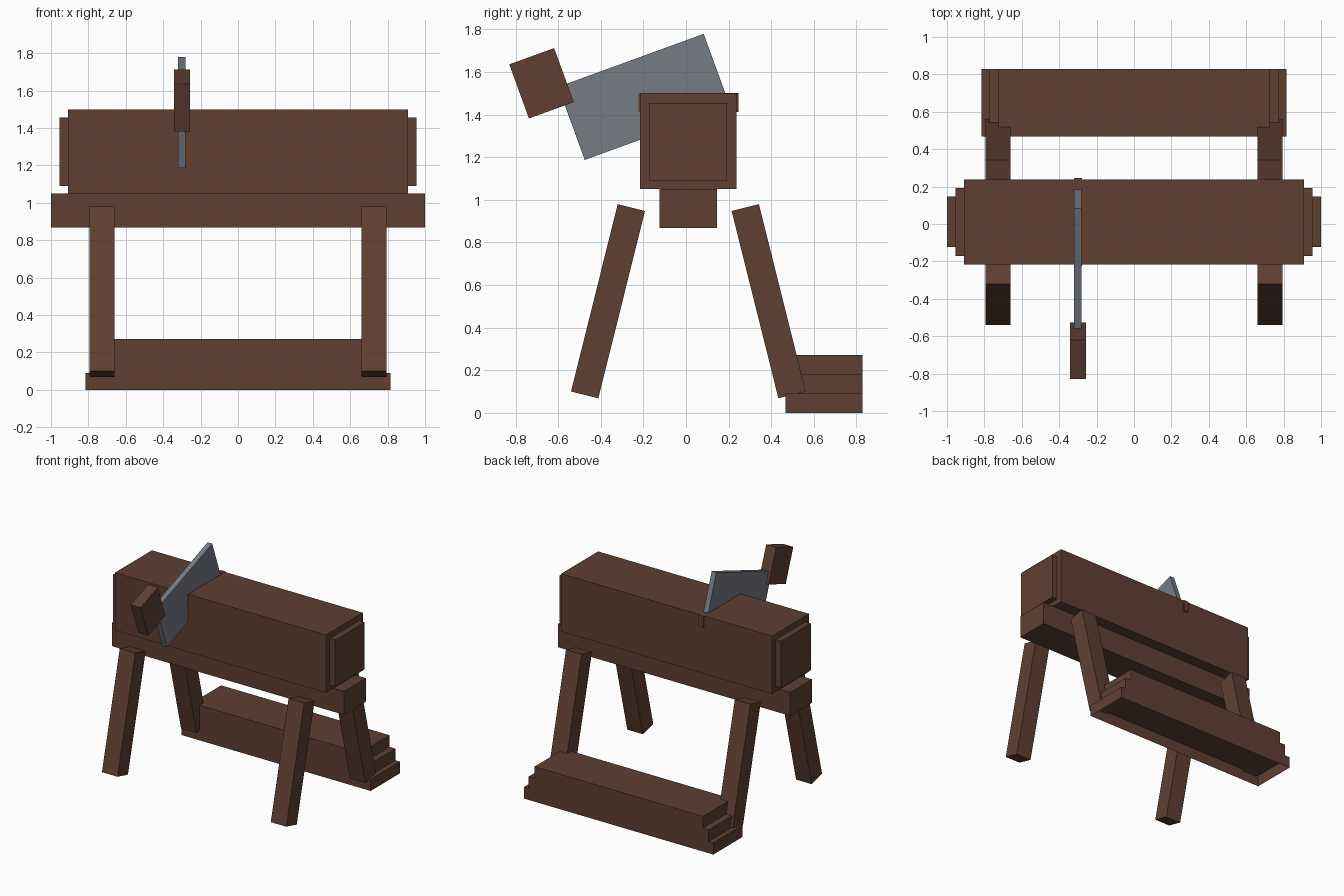
import bpy, bmesh, math
from mathutils import Matrix, Vector

cube = bpy.data.objects.get("Cube")
if cube:
    bpy.data.objects.remove(cube, do_unlink=True)


def make_material(name, rgb):
    mat = bpy.data.materials.new(name)
    mat.use_nodes = True
    mat.diffuse_color = (*rgb, 1)
    mat.node_tree.nodes["Principled BSDF"].inputs["Base Color"].default_value = (*rgb, 1)
    return mat


wood = make_material("dark wood", (0.115, 0.050, 0.031))
steel = make_material("grey steel", (0.180, 0.200, 0.235))


def box(name, center, size, mat=wood, tilt=0.0, open_bottom=False):
    """Box with a given centre and size, tilted about x by degrees."""
    bm = bmesh.new()
    bmesh.ops.create_cube(bm, size=1, matrix=Matrix.Diagonal((*size, 1)))
    if open_bottom:
        low = [f for f in bm.faces if f.normal.z < -0.9]
        bmesh.ops.delete(bm, geom=low, context='FACES_ONLY')
    bm.transform(Matrix.Rotation(math.radians(tilt), 4, 'X'))
    mesh = bpy.data.meshes.new(name)
    bm.to_mesh(mesh)
    bm.free()
    mesh.materials.append(mat)
    obj = bpy.data.objects.new(name, mesh)
    obj.location = Vector(center)
    bpy.context.collection.objects.link(obj)
    return obj


MID = 0.011  # y of the bench's centre line

# Main block, its end panels and the beam under it
box("main_block", (0, MID, 1.275), (1.816, 0.454, 0.45))
for side, x in (("left", 1), ("right", -1)):
    box(side + "_end_panel", (x * 0.925, MID, 1.273), (0.06, 0.364, 0.364))
box("support_beam", (0, MID, 0.959), (2.0, 0.27, 0.182))

# Splayed legs
for side, x in (("left", 1), ("right", -1)):
    for end, y in (("front", -1), ("back", 1)):
        box(f"{end}_{side}_leg", (x * 0.727, MID + y * 0.377, 0.524),
            (0.134, 0.132, 0.906), tilt=y * 14)

# Stepped foot board behind, narrowing upwards
for i, half in enumerate((0.815, 0.775, 0.725)):
    box(f"foot_step_{i + 1}", (0, 0.648, 0.045 + 0.091 * i),
        (half * 2, 0.36, 0.091), open_bottom=(i == 0))

# Slot plate, blade and grip
X = -0.3
box("blade_slot", (X, MID, 1.456), (0.042, 0.47, 0.09))
box("blade", (X, -0.196, 1.483), (0.040, 0.727, 0.365), steel, tilt=20)
box("blade_grip", (X, -0.678, 1.547), (0.086, 0.224, 0.27), tilt=20)
